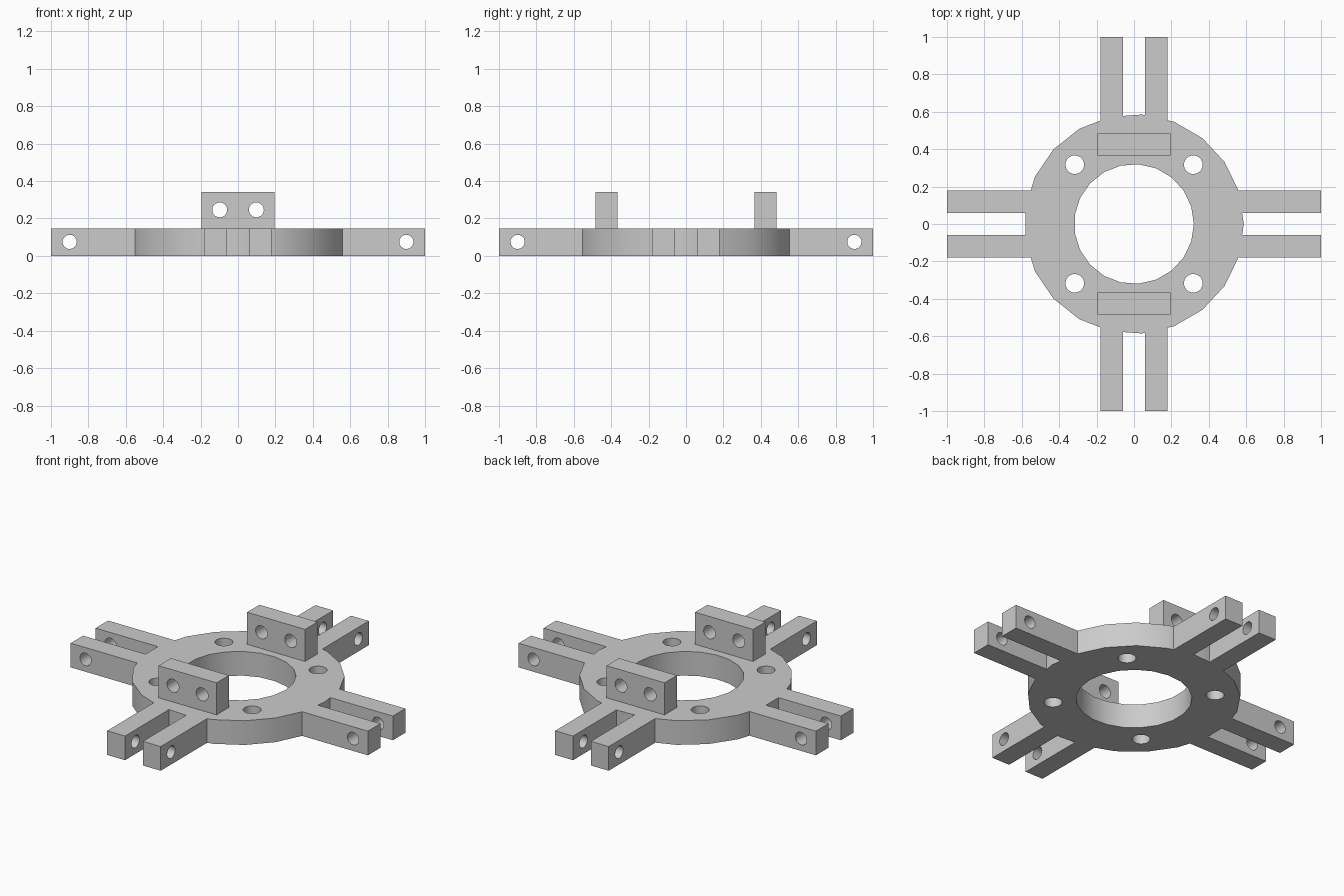
import bpy
import bmesh
from math import cos, sin, pi
from mathutils import Matrix, Vector

if "Cube" in bpy.data.objects:
    bpy.data.objects.remove(bpy.data.objects["Cube"], do_unlink=True)

SIDES = 21
THICK = 0.147          # plate and arm height
ARM_IN, ARM_OUT = 0.06, 0.18
LUG_IN, LUG_OUT, LUG_TOP = 0.366, 0.485, 0.342

grey = bpy.data.materials.new("plain grey")
grey.use_nodes = True
colour = (0.6, 0.6, 0.6, 1)
grey.diffuse_color = colour
grey.node_tree.nodes["Principled BSDF"].inputs["Base Color"].default_value = colour


def make(name, bm):
    bmesh.ops.recalc_face_normals(bm, faces=bm.faces)
    mesh = bpy.data.meshes.new(name)
    bm.to_mesh(mesh)
    bm.free()
    mesh.materials.append(grey)
    obj = bpy.data.objects.new(name, mesh)
    bpy.context.collection.objects.link(obj)
    return obj


def rod(name, centre, axis, radius, length):
    """Closed cylinder with a corner on its local x axis."""
    bm = bmesh.new()
    ring = [bm.verts.new((radius * cos(2 * pi * i / SIDES),
                          radius * sin(2 * pi * i / SIDES), -length / 2))
            for i in range(SIDES)]
    face = bm.faces.new(ring)
    top = bmesh.ops.extrude_face_region(bm, geom=[face])["geom"]
    bmesh.ops.translate(bm, vec=(0, 0, length),
                        verts=[v for v in top if isinstance(v, bmesh.types.BMVert)])
    turn = {"x": Matrix.Rotation(pi / 2, 4, "Y"),
            "y": Matrix.Rotation(pi / 2, 4, "X"),
            "z": Matrix.Identity(4)}[axis]
    bm.transform(Matrix.Translation(centre) @ turn)
    return make(name, bm)


def box(name, low, high):
    low, high = Vector(low), Vector(high)
    bm = bmesh.new()
    bmesh.ops.create_cube(bm, size=1)
    bm.transform(Matrix.Translation((low + high) / 2)
                 @ Matrix.Diagonal((high - low).to_4d()))
    return make(name, bm)


def combine(target, tool, operation):
    """Apply a boolean, then remove the tool."""
    mod = target.modifiers.new("cut", "BOOLEAN")
    mod.operation, mod.solver, mod.object = operation, "EXACT", tool
    bpy.context.view_layer.objects.active = target
    bpy.ops.object.modifier_apply(modifier=mod.name)
    bpy.data.objects.remove(tool, do_unlink=True)


# Ring plate
plate = rod("ring_plate_with_arms", (0, 0, THICK / 2), "z", 0.587, THICK)

# Four pairs of arms, joined to the plate
for end in (-1, 1):
    for side in (-1, 1):
        near, far = sorted((end * 0.5, end))
        a, b = sorted((side * ARM_IN, side * ARM_OUT))
        combine(plate, box("arm", (near, a, 0), (far, b, THICK)), "UNION")
        combine(plate, box("arm", (a, near, 0), (b, far, THICK)), "UNION")

# Centre opening, bolt holes and pin holes through the arm tips
combine(plate, rod("bore", (0, 0, THICK / 2), "z", 0.32, 1), "DIFFERENCE")
for end in (-1, 1):
    for side in (-1, 1):
        combine(plate, rod("bolt", (end * 0.317, side * 0.317, 0), "z", 0.05, 1),
                "DIFFERENCE")
    combine(plate, rod("pin", (end * 0.9, 0, 0.075), "y", 0.038, 0.8), "DIFFERENCE")
    combine(plate, rod("pin", (0, end * 0.9, 0.075), "x", 0.038, 0.8), "DIFFERENCE")

# Upright lugs with two holes each
parts = [plate]
for name, end in (("front_lug", -1), ("back_lug", 1)):
    a, b = sorted((end * LUG_IN, end * LUG_OUT))
    lug = box(name, (-0.195, a, THICK), (0.195, b, LUG_TOP))
    for x in (-0.098, 0.098):
        combine(lug, rod("pin", (x, end * 0.43, 0.246), "y", 0.04, 0.5), "DIFFERENCE")
    parts.append(lug)

# Smooth round walls, sharp corners
bpy.ops.object.select_all(action="DESELECT")
for obj in parts:
    obj.select_set(True)
bpy.context.view_layer.objects.active = plate
bpy.ops.object.shade_smooth_by_angle(angle=pi / 6)
